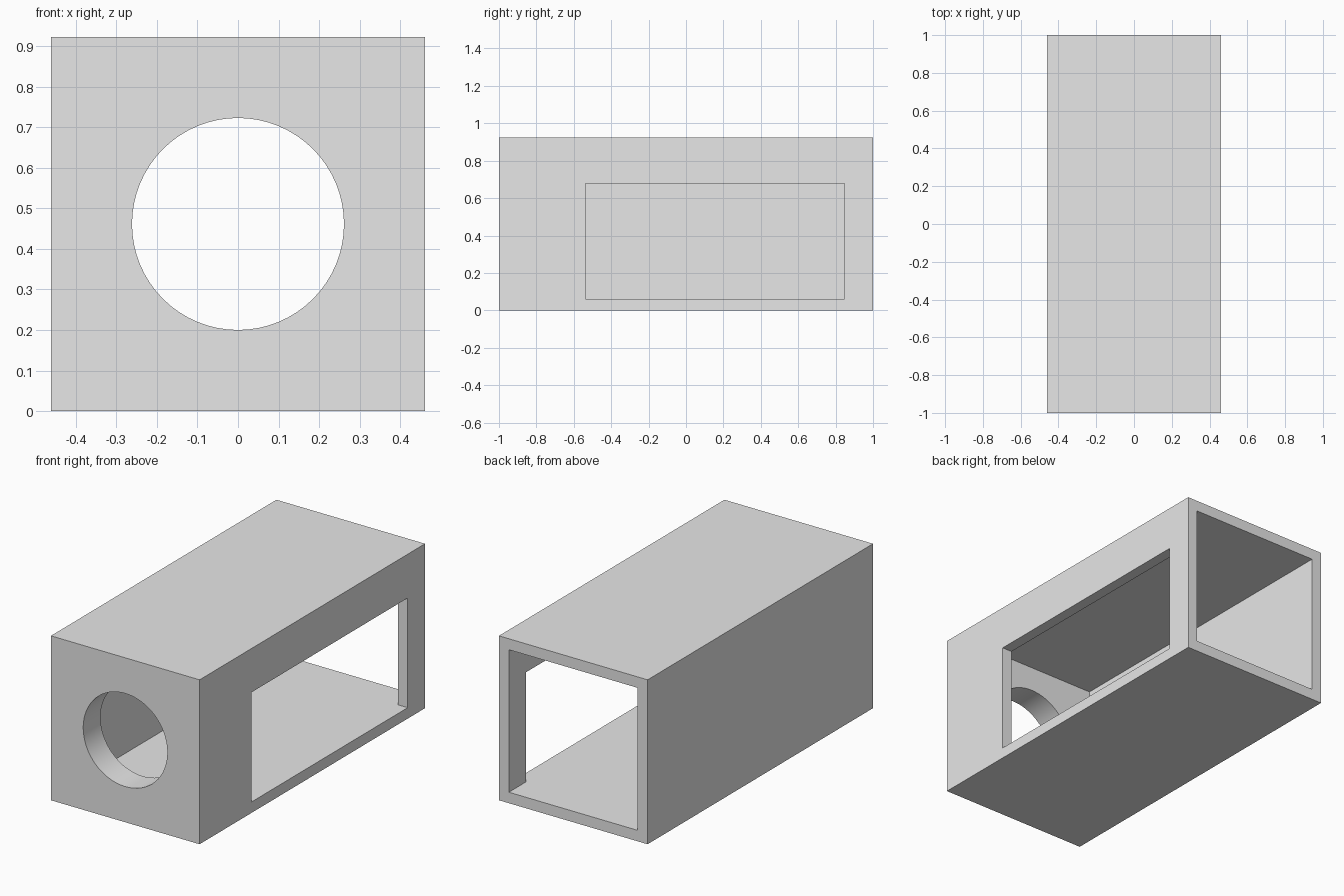
import bpy
import bmesh
from mathutils import Matrix, Vector

old = bpy.data.objects.get("Cube")
if old:
    bpy.data.objects.remove(old, do_unlink=True)

U = 2 / 13                    # design unit
SIDE, LENGTH = 6 * U, 2.0     # square outer section and length
WALL, FRONT = 0.4 * U, U      # thin walls, thicker front plate
RADIUS = 1.7 * U              # round port

grey = bpy.data.materials.new("light_grey")
grey.use_nodes = True
grey.diffuse_color = (0.8, 0.8, 0.8, 1)
grey.node_tree.nodes["Principled BSDF"].inputs["Base Color"].default_value = (0.8, 0.8, 0.8, 1)


def make_object(name, bm):
    mesh = bpy.data.meshes.new(name)
    bm.to_mesh(mesh)
    bm.free()
    mesh.materials.append(grey)
    obj = bpy.data.objects.new(name, mesh)
    bpy.context.collection.objects.link(obj)
    return obj


def box(name, low, high):
    low, high = Vector(low), Vector(high)
    bm = bmesh.new()
    matrix = Matrix.Translation((low + high) / 2) @ Matrix.Diagonal((*(high - low), 1))
    bmesh.ops.create_cube(bm, size=1, matrix=matrix)
    return make_object(name, bm)


h = SIDE / 2
housing = box("housing", (-h, -1, 0), (h, 1, SIDE))

# Inner cavity, open at the back
cavity = box("cavity_cutter", (-h + WALL, -1 + FRONT, WALL), (h - WALL, 1.2, SIDE - WALL))

# Side window, its sill level with the cavity floor
window = box("window_cutter", (0, -1 + 3 * U, WALL), (h + 0.2, -1 + 12 * U, 4.4 * U))

# Round port through the front plate
bm = bmesh.new()
port_matrix = Matrix.Translation((0, -1, h)) @ Matrix.Rotation(1.5707963, 4, "X")
bmesh.ops.create_cone(bm, cap_ends=True, segments=64, radius1=RADIUS, radius2=RADIUS,
                      depth=4 * U, matrix=port_matrix)
port = make_object("port_cutter", bm)

# Cut the openings and apply the cuts
bpy.context.view_layer.objects.active = housing
for cutter in (cavity, window, port):
    cut = housing.modifiers.new(cutter.name, "BOOLEAN")
    cut.operation = "DIFFERENCE"
    cut.solver = "EXACT"
    cut.object = cutter
    cutter.hide_render = True
    bpy.ops.object.modifier_apply(modifier=cut.name)
    bpy.data.objects.remove(cutter, do_unlink=True)

# Smooth the port wall, keep the box edges sharp
bpy.ops.object.select_all(action="DESELECT")
housing.select_set(True)
bpy.ops.object.shade_smooth_by_angle(angle=0.5)
